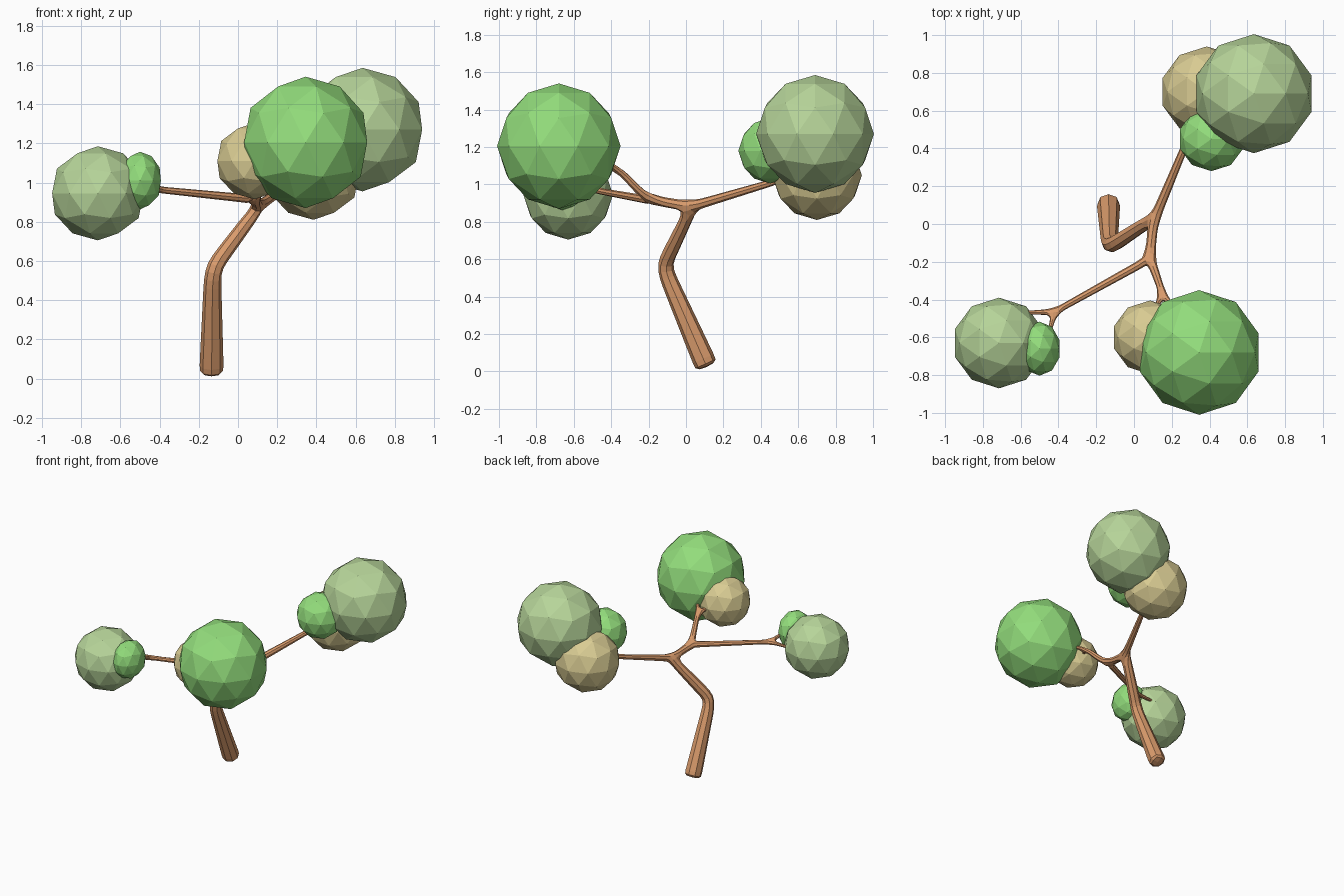
import bpy
from mathutils import Vector

if "Cube" in bpy.data.objects:
    bpy.data.objects.remove(bpy.data.objects["Cube"])


def material(name, color):
    m = bpy.data.materials.new(name)
    m.diffuse_color = (*color, 1)
    m.use_nodes = True
    m.node_tree.nodes["Principled BSDF"].inputs["Base Color"].default_value = m.diffuse_color
    return m


BARK = material("bark", (0.70, 0.33, 0.15))
GREEN = material("bright_green", (0.29, 0.72, 0.20))
PALE = material("pale_green", (0.47, 0.66, 0.32))
TAN = material("tan_leaf", (0.69, 0.60, 0.29))

# Branch skeleton: name -> (position, radius, parent)
joints = {
    "base": ((-0.135, 0.113, 0.022), 0.067, None),
    "foot": ((-0.135, 0.098, 0.055), 0.067, "base"),
    "knee_low": ((-0.13, -0.10, 0.51), 0.048, "foot"),
    "knee_high": ((-0.12, -0.115, 0.575), 0.046, "knee_low"),
    "neck": ((0.085, 0.018, 0.85), 0.036, "knee_high"),
    "fork": ((0.112, 0.035, 0.885), 0.033, "neck"),
    "back_mid": ((0.135, 0.09, 0.90), 0.028, "fork"),
    "back_end": ((0.29, 0.46, 1.01), 0.02, "back_mid"),
    "back_tip": ((0.36, 0.56, 1.05), 0.015, "back_end"),
    "front_mid": ((0.10, -0.02, 0.89), 0.029, "fork"),
    "front_fork": ((0.083, -0.18, 0.915), 0.028, "front_mid"),
    "left_mid": ((0.03, -0.215, 0.92), 0.024, "front_fork"),
    "left_fork": ((-0.42, -0.465, 0.965), 0.018, "left_mid"),
    "left_tip_a": ((-0.58, -0.47, 0.96), 0.010, "left_fork"),
    "left_tip_b": ((-0.45, -0.58, 1.00), 0.010, "left_fork"),
    "rise_mid": ((0.11, -0.25, 0.965), 0.024, "front_fork"),
    "rise_fork": ((0.15, -0.365, 1.085), 0.019, "rise_mid"),
    "rise_tip_a": ((0.11, -0.46, 1.10), 0.010, "rise_fork"),
    "rise_tip_b": ((0.22, -0.46, 1.13), 0.010, "rise_fork"),
}
keys = list(joints)
edges = [(keys.index(p), i) for i, (_, _, p) in enumerate(joints.values()) if p]
mesh = bpy.data.meshes.new("trunk_and_branches")
mesh.from_pydata([Vector(j[0]) for j in joints.values()], edges, [])
mesh.materials.append(BARK)
trunk = bpy.data.objects.new("trunk_and_branches", mesh)
bpy.context.collection.objects.link(trunk)

# Faceted bark skinned around the skeleton
skin = trunk.modifiers.new("skin", "SKIN")
skin.use_smooth_shade = False
for vert, (_, radius, _) in zip(mesh.skin_vertices[0].data, joints.values()):
    vert.radius = (radius, radius)
trunk.modifiers.new("round", "SUBSURF").levels = 1
trunk.modifiers["round"].render_levels = 1

# Foliage clumps: name, centre, radii, material
clumps = [
    ("front_big_foliage", (0.345, -0.68, 1.205), (0.33, 0.33, 0.335), GREEN),
    ("front_tan_foliage", (0.085, -0.60, 1.11), (0.20, 0.195, 0.195), TAN),
    ("left_pale_foliage", (-0.715, -0.63, 0.945), (0.245, 0.24, 0.24), PALE),
    ("left_small_foliage", (-0.50, -0.66, 1.01), (0.112, 0.143, 0.147), GREEN),
    ("back_big_foliage", (0.635, 0.69, 1.27), (0.32, 0.315, 0.315), PALE),
    ("back_tan_foliage", (0.385, 0.70, 1.05), (0.245, 0.24, 0.24), TAN),
    ("back_small_foliage", (0.41, 0.45, 1.18), (0.175, 0.17, 0.175), GREEN),
]
for i, (name, centre, radii, mat) in enumerate(clumps):
    bpy.ops.mesh.primitive_ico_sphere_add(subdivisions=2, radius=1, location=centre)
    clump = bpy.context.object
    clump.name = name
    clump.scale = radii
    clump.data.materials.append(mat)
